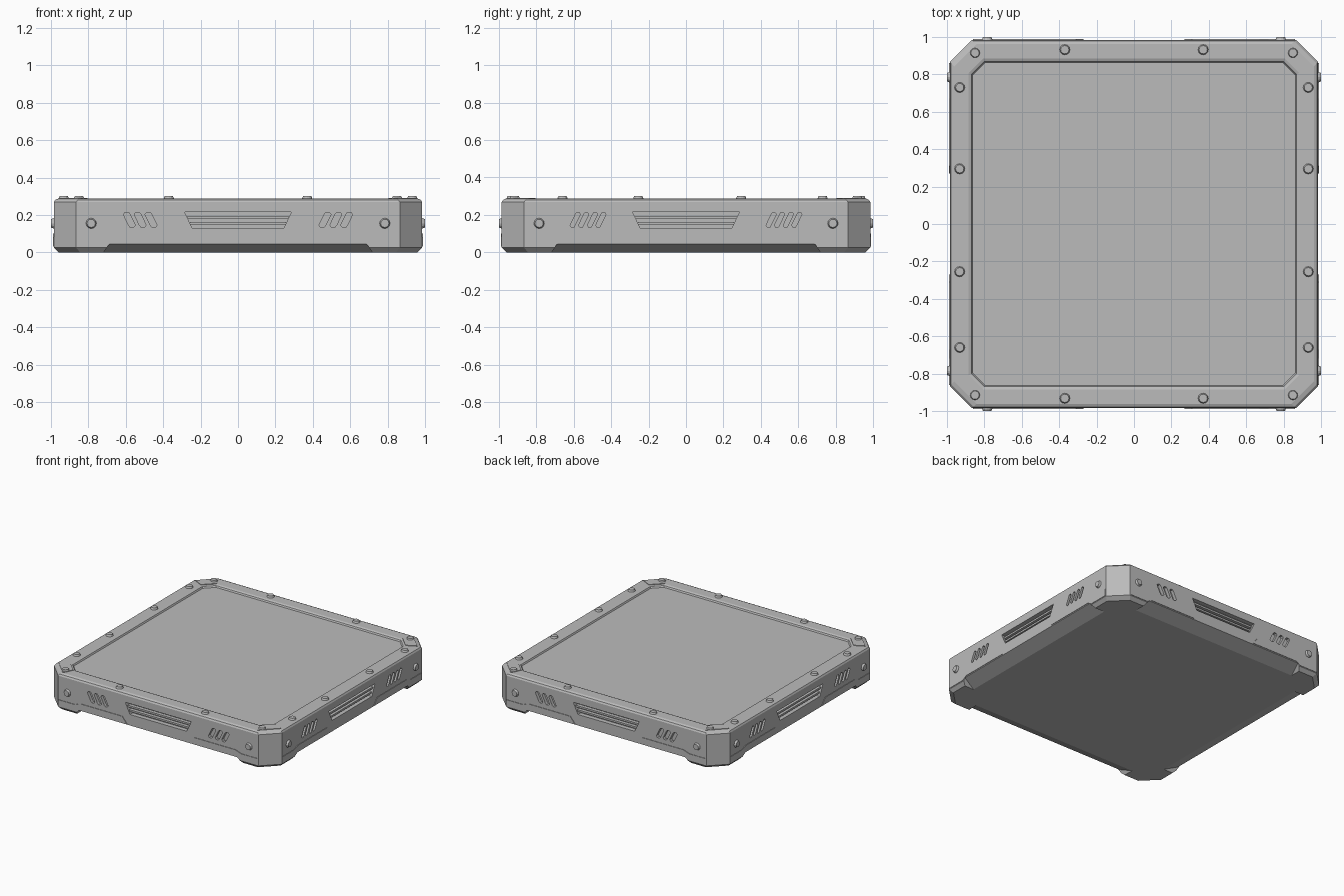
import bpy, bmesh
from math import pi
from mathutils import Matrix, Vector

cube = bpy.data.objects.get("Cube")
if cube:
    bpy.data.objects.remove(cube, do_unlink=True)

grey = bpy.data.materials.new("light grey")
grey.use_nodes = True
colour = (0.5, 0.5, 0.5, 1)
grey.diffuse_color = colour
grey.node_tree.nodes["Principled BSDF"].inputs["Base Color"].default_value = colour


def finish(bm, name):
    bmesh.ops.recalc_face_normals(bm, faces=bm.faces)
    mesh = bpy.data.meshes.new(name)
    bm.to_mesh(mesh)
    bm.free()
    mesh.materials.append(grey)
    obj = bpy.data.objects.new(name, mesh)
    bpy.context.collection.objects.link(obj)
    return obj


def turn(k):
    return Matrix.Rotation(k * pi / 2, 4, 'Z')


def side_prism(bm, outline, near, far, k):
    """Extrude an outline drawn on one side wall, between two distances from the centre."""
    rings = [[bm.verts.new(turn(k) @ Vector((u, -d, z))) for u, z in outline] for d in (near, far)]
    n = len(outline)
    for i in range(n):
        j = (i + 1) % n
        bm.faces.new((rings[0][i], rings[0][j], rings[1][j], rings[1][i]))
    bm.faces.new(rings[0])
    bm.faces.new(rings[1])


def mirrored(outline, s):
    return [(s * u, z) for u, z in outline]


def octagon(h, c):
    k = h - c
    return [(h, -k), (h, k), (k, h), (-k, h), (-h, k), (-h, -k), (-k, -h), (k, -h)]


# Tray body: chamfered square rings, with a raised rim and sunken floor
rings = [(0.96, 0.115, 0), (0.985, 0.12, 0.025), (0.985, 0.12, 0.268), (0.978, 0.12, 0.28),
         (0.962, 0.12, 0.287), (0.885, 0.075, 0.287), (0.87, 0.07, 0.281), (0.864, 0.068, 0.27)]
bm = bmesh.new()
loops = [[bm.verts.new((x, y, z)) for x, y in octagon(h, c)] for h, c, z in rings]
for a, b in zip(loops, loops[1:]):
    for i in range(8):
        j = (i + 1) % 8
        bm.faces.new((a[i], a[j], b[j], b[i]))
bm.faces.new(loops[0])
bm.faces.new(loops[-1])
body = finish(bm, "tray_body")

# Cutters: vents, slanted slots and the undercuts between the feet
bm = bmesh.new()
for k in range(4):
    side_prism(bm, [(-0.245, 0.13), (0.245, 0.13), (0.285, 0.215), (-0.285, 0.215)], 0.95, 1.05, k)
    front = k % 2 == 0
    centres, w = ((0.465, 0.523, 0.581), 0.018) if front else ((0.455, 0.5, 0.547, 0.592), 0.013)
    for s in (-1, 1):
        lean = 0.014 * (s if front else 1)
        for c in centres:
            u = s * c
            slot = [(u - w - lean, 0.145), (u - w * 0.5 - lean, 0.134), (u + w * 0.5 - lean, 0.134),
                    (u + w - lean, 0.145), (u + w + lean, 0.203), (u + w * 0.5 + lean, 0.214),
                    (u - w * 0.5 + lean, 0.214), (u - w + lean, 0.203)]
            side_prism(bm, slot, 0.96, 1.05, k)
    wedge = [bm.verts.new(turn(k) @ Vector((s * x, y, z))) for s in (-1, 1) for x, y, z in
             ((0.72, -0.88, 0), (0.72, -0.88, -0.02), (0.67, -1.05, 0.072), (0.73, -1.05, -0.02))]
    bmesh.ops.convex_hull(bm, input=wedge)
cutter = finish(bm, "vent_cutter")
cutter.hide_render = True
mod = body.modifiers.new("cuts", 'BOOLEAN')
mod.operation = 'DIFFERENCE'
mod.solver = 'EXACT'
mod.object = cutter
bpy.context.view_layer.objects.active = body
bpy.ops.object.modifier_apply(modifier=mod.name)
bpy.data.objects.remove(cutter, do_unlink=True)

# Horizontal slats inside the vents
bm = bmesh.new()
for k in range(4):
    for z in (0.155, 0.186):
        half = 0.245 + (z - 0.13) * 0.47
        side_prism(bm, [(-half, z - 0.007), (half, z - 0.007), (half, z + 0.007), (-half, z + 0.007)],
                   0.945, 0.976, k)
finish(bm, "vent_slats")

# Low raised trim running from the vents to the feet
trim = [(0.27, 0.052), (0.31, 0.1), (0.67, 0.1), (0.72, 0.082), (0.86, 0.082), (0.86, 0.03),
        (0.71, 0.03), (0.67, 0.052)]
bm = bmesh.new()
for k in range(4):
    for s in (-1, 1):
        side_prism(bm, mirrored(trim, s), 0.98, 0.989, k)
finish(bm, "lower_trim")

# Corner pads on the rim
bm = bmesh.new()
for k in range(4):
    pad = [bm.verts.new(turn(k) @ Vector((x, y, 0.284))) for x, y in
           ((0.96, 0.843), (0.885, 0.805), (0.805, 0.885), (0.843, 0.96))]
    face = bm.faces.new(pad)
    top = bmesh.ops.extrude_face_region(bm, geom=[face])["geom"]
    bmesh.ops.translate(bm, vec=(0, 0, 0.007), verts=[g for g in top if isinstance(g, bmesh.types.BMVert)])
finish(bm, "corner_pads")


def bolt(bm, matrix, height):
    bmesh.ops.create_cone(bm, cap_ends=True, segments=12, radius1=0.03, radius2=0.022,
                          depth=height, matrix=matrix)


# Bolts on the rim
bm = bmesh.new()
for s in (-1, 1):
    spots = [(0.85, s * 0.915), (0.37, s * 0.932), (0.932, 0.275 * s + 0.02), (0.932, 0.695 * s + 0.035)]
    for x, y in spots:
        for m in (-1, 1):
            bolt(bm, Matrix.Translation((m * x, y, 0.291)), 0.02)
finish(bm, "rim_bolts")

# Bolts near the ends of each side wall
bm = bmesh.new()
for k in range(4):
    for s in (-1, 1):
        place = Matrix.Translation((s * 0.785, -0.99, 0.155)) @ Matrix.Rotation(pi / 2, 4, 'X')
        bolt(bm, turn(k) @ place, 0.02)
finish(bm, "side_bolts")
